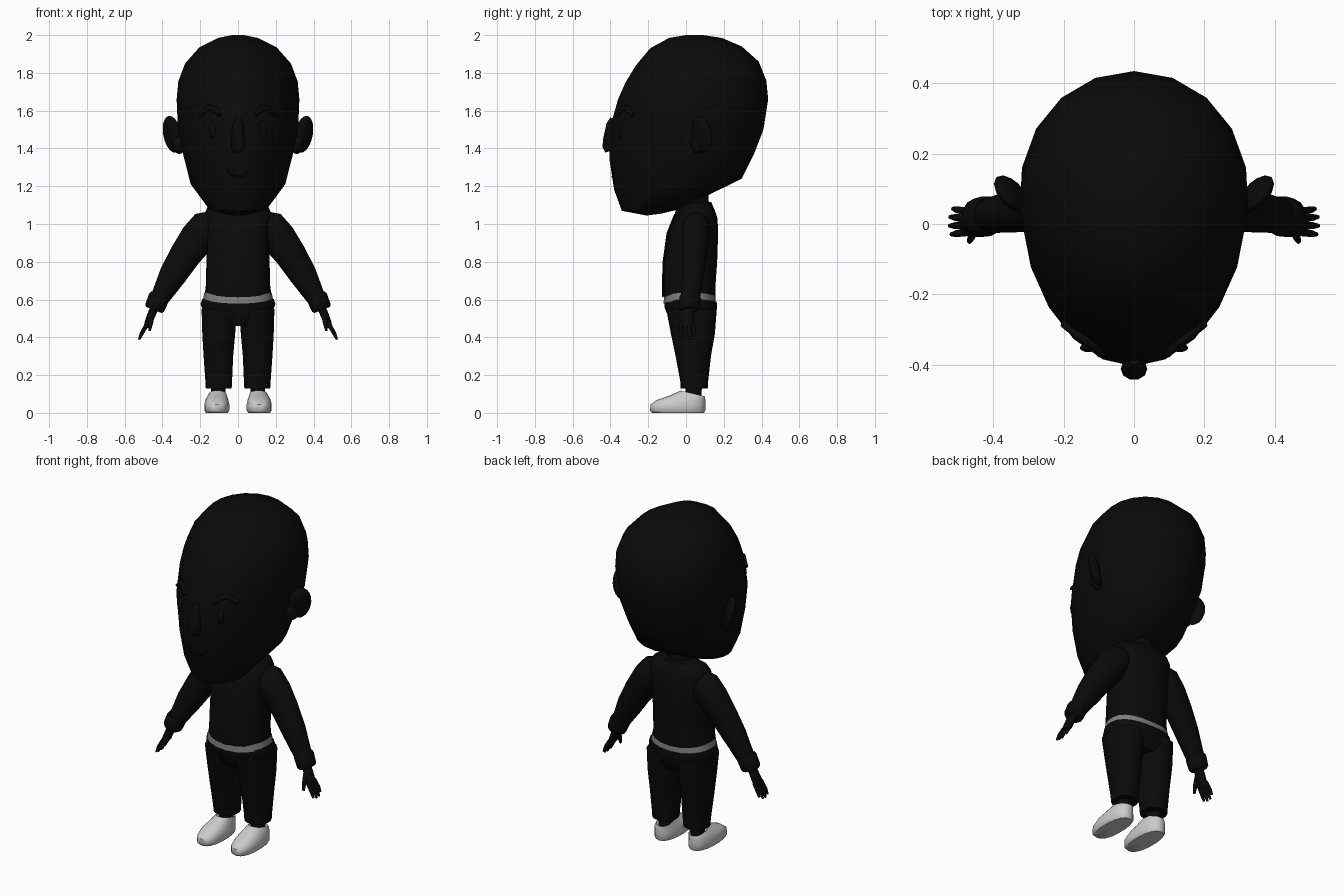
import bpy, bmesh, math
from mathutils import Vector, Matrix
from mathutils.bvhtree import BVHTree


def material(name, v):
    m = bpy.data.materials.new(name)
    m.diffuse_color = (v, v, v, 1)
    return m


BLACK = material("black", 0.003)
GREY = material("grey", 0.21)
PALE = material("pale grey", 0.6)


def finish(bm, name, mat, mirror=False, angle=50):
    bmesh.ops.recalc_face_normals(bm, faces=bm.faces)
    me = bpy.data.meshes.new(name)
    bm.to_mesh(me)
    bm.free()
    me.materials.append(mat)
    ob = bpy.data.objects.new(name, me)
    bpy.context.collection.objects.link(ob)
    bpy.ops.object.select_all(action='DESELECT')
    ob.select_set(True)
    bpy.context.view_layer.objects.active = ob
    bpy.ops.object.shade_smooth_by_angle(angle=math.radians(angle))
    if mirror:
        ob.modifiers.new("mirror", 'MIRROR').use_clip = False
    return ob


def skin(bm, rings):
    """Bridge rings of points and close both ends."""
    vs = [[bm.verts.new(p) for p in r] for r in rings]
    n = len(vs[0])
    for a, b in zip(vs, vs[1:]):
        for i in range(n):
            j = (i + 1) % n
            bm.faces.new((a[i], a[j], b[j], b[i]))
    for r in (vs[0], vs[-1]):
        c = bm.verts.new(sum((v.co for v in r), Vector()) / n)
        for i in range(n):
            bm.faces.new((r[i], r[(i + 1) % n], c))


def loft(name, rows, mat, n=20, p=1.0, taper=0.0, sag=0.0, mirror=False):
    """Stacked tilted rings: front z, front y, back z, back y, half width, centre x."""
    rings = []
    for zf, yf, zb, yb, w, xc in rows:
        ring = []
        for i in range(n):
            a = 2 * math.pi * i / n
            c, s = math.cos(a), math.sin(a)
            c = math.copysign(abs(c) ** p, c)
            s = math.copysign(abs(s) ** p, s)
            x = xc + w * s * (1 - taper * c)
            t = (1 - c) / 2
            ring.append(Vector((x, yf + (yb - yf) * t, zf + (zb - zf) * t + sag * x * x)))
        rings.append(ring)
    bm = bmesh.new()
    skin(bm, rings)
    return finish(bm, name, mat, mirror)


def tube_into(bm, pts, n=10):
    """Tube along points (x, y, z, in-plane radius, depth radius)."""
    P = [Vector(q[:3]) for q in pts]
    rings = []
    for i, q in enumerate(pts):
        t = (P[min(i + 1, len(P) - 1)] - P[max(i - 1, 0)]).normalized()
        u = t.cross(Vector((0, 1, 0))).normalized()
        v = u.cross(t)
        rings.append([P[i] + u * q[3] * math.cos(a) + v * q[4] * math.sin(a)
                      for a in (2 * math.pi * k / n for k in range(n))])
    skin(bm, rings)


def tube(name, pts, mat, n=10, mirror=False):
    bm = bmesh.new()
    tube_into(bm, pts, n)
    return finish(bm, name, mat, mirror)


def ball(name, loc, rad, mat, rot=None, mirror=False, seg=14):
    bm = bmesh.new()
    m = Matrix.Translation(loc) @ (rot or Matrix()) @ Matrix.Diagonal((*rad, 1))
    bmesh.ops.create_uvsphere(bm, u_segments=seg, v_segments=10, radius=1, matrix=m)
    return finish(bm, name, mat, mirror)


# Head with slanted jaw
head = loft("head", [
    (1.045, -0.21, 1.055, -0.13, 0.05, 0), (1.07, -0.34, 1.08, -0.03, 0.15, 0),
    (1.18, -0.38, 1.24, 0.295, 0.25, 0), (1.34, -0.405, 1.37, 0.36, 0.287, 0),
    (1.5, -0.405, 1.5, 0.41, 0.318, 0), (1.66, -0.36, 1.66, 0.435, 0.325, 0),
    (1.75, -0.32, 1.76, 0.425, 0.316, 0), (1.84, -0.265, 1.86, 0.385, 0.28, 0),
    (1.93, -0.19, 1.94, 0.295, 0.205, 0), (1.985, -0.09, 1.985, 0.19, 0.105, 0),
    (2.0, 0.0, 2.0, 0.09, 0.03, 0)], BLACK, taper=0.1)
bm = bmesh.new()
bm.from_mesh(head.data)
tree = BVHTree.FromBMesh(bm)
bm.free()


def face_y(x, z):
    hit = tree.ray_cast(Vector((x, -2, z)), Vector((0, 1, 0)))[0]
    return hit.y if hit else -0.35


# Ears with inner bowl
flare = Matrix.Rotation(math.radians(-42), 4, 'Z') @ Matrix.Rotation(math.radians(12), 4, 'Y')
ball("ear", (0.348, 0.085, 1.475), (0.028, 0.065, 0.1), BLACK, flare, True)
ball("ear_lobe", (0.315, 0.06, 1.42), (0.03, 0.04, 0.05), BLACK, flare, True)

# Nose
tube("nose", [(0, -0.39, 1.56, 0.012, 0.012), (0, -0.402, 1.53, 0.028, 0.02),
              (0, -0.41, 1.45, 0.036, 0.03), (0, -0.412, 1.41, 0.038, 0.032),
              (0, -0.405, 1.385, 0.026, 0.024)], BLACK)

# Eyes
ball("eye", (0.13, face_y(0.13, 1.5) + 0.004, 1.5), (0.024, 0.012, 0.045), BLACK, mirror=True)

# Brows and smile follow the face
brow = [(0.095, 1.575, 0.01), (0.12, 1.605, 0.016), (0.155, 1.615, 0.016), (0.2, 1.575, 0.01)]
tube("eyebrow", [(x, face_y(x, z) - 0.005, z, r, 0.016) for x, z, r in brow], BLACK, 8, True)
smile = [(-0.065 + 0.013 * i, 1.25 + 11 * (-0.065 + 0.013 * i) ** 2) for i in range(11)]
tube("mouth", [(x, face_y(x, z), z, 0.006, 0.005) for x, z in smile], BLACK, 6)

# Neck, jacket and collar
loft("neck", [(1.0, -0.02, 1.0, 0.12, 0.07, 0), (1.2, -0.04, 1.2, 0.12, 0.07, 0)], BLACK, 12)
loft("jacket", [
    (0.612, -0.118, 0.612, 0.155, 0.176, 0), (0.66, -0.12, 0.66, 0.155, 0.17, 0),
    (0.8, -0.116, 0.8, 0.165, 0.167, 0), (0.95, -0.095, 0.95, 0.17, 0.168, 0),
    (1.03, -0.065, 1.03, 0.167, 0.18, 0), (1.075, -0.035, 1.08, 0.15, 0.16, 0),
    (1.1, -0.01, 1.11, 0.125, 0.09, 0)], BLACK, p=0.85, sag=0.6)
loft("collar", [(1.05, -0.06, 1.08, 0.148, 0.11, 0), (1.09, -0.05, 1.115, 0.135, 0.1, 0),
                (1.105, -0.03, 1.12, 0.11, 0.08, 0)], BLACK)
placket = [(0.615, -0.119), (0.66, -0.121), (0.8, -0.117), (0.95, -0.096), (1.05, -0.056)]
tube("placket", [(0, y, z, 0.025, 0.007) for z, y in placket], BLACK, 4)

# Shirt hem showing below the jacket
loft("shirt_hem", [(0.578, -0.119, 0.578, 0.158, 0.186, 0),
                   (0.618, -0.116, 0.618, 0.155, 0.178, 0)], GREY, p=0.85, sag=0.6)

# Trousers
loft("trouser_waist", [
    (0.46, -0.07, 0.46, 0.13, 0.1, 0), (0.5, -0.09, 0.5, 0.155, 0.175, 0),
    (0.56, -0.115, 0.56, 0.165, 0.198, 0), (0.588, -0.115, 0.588, 0.162, 0.19, 0)],
    BLACK, p=0.85, sag=0.4)
loft("trouser_leg", [
    (0.13, -0.028, 0.13, 0.115, 0.07, 0.102), (0.165, -0.03, 0.165, 0.117, 0.072, 0.102),
    (0.3, -0.055, 0.3, 0.132, 0.08, 0.104), (0.42, -0.08, 0.42, 0.153, 0.089, 0.102),
    (0.55, -0.105, 0.55, 0.163, 0.095, 0.1)], BLACK, 14, p=0.85, mirror=True)
loft("ankle", [(0.06, 0.0, 0.06, 0.08, 0.036, 0.105), (0.15, -0.005, 0.15, 0.085, 0.04, 0.105)],
     BLACK, 12, mirror=True)

# Slip-on shoes with a recessed opening
loft("shoe", [
    (0.0, -0.178, 0.0, 0.095, 0.058, 0.112), (0.012, -0.19, 0.012, 0.102, 0.067, 0.112),
    (0.045, -0.188, 0.045, 0.102, 0.067, 0.112), (0.068, -0.155, 0.072, 0.102, 0.061, 0.112),
    (0.09, -0.09, 0.086, 0.1, 0.053, 0.11), (0.118, -0.028, 0.088, 0.098, 0.045, 0.108),
    (0.095, -0.015, 0.07, 0.085, 0.036, 0.106)], PALE, 18, p=0.85, mirror=True)

# Sleeves and cuffs
tube("sleeve", [
    (0.1, 0.055, 1.02, 0.06, 0.06), (0.165, 0.055, 0.98, 0.095, 0.078),
    (0.215, 0.052, 0.925, 0.093, 0.075), (0.28, 0.045, 0.835, 0.083, 0.068),
    (0.345, 0.035, 0.73, 0.073, 0.06), (0.415, 0.023, 0.605, 0.05, 0.05)], BLACK, 14, True)
tube("cuff", [(0.413, 0.023, 0.62, 0.05, 0.052), (0.42, 0.022, 0.607, 0.056, 0.058),
              (0.442, 0.018, 0.555, 0.053, 0.056), (0.446, 0.018, 0.545, 0.044, 0.046)],
     BLACK, 14, True)

# Hands with four fanned fingers and a thumb
bm = bmesh.new()
tube_into(bm, [(0.44, 0.015, 0.56, 0.022, 0.028), (0.458, 0.01, 0.52, 0.022, 0.034),
               (0.476, 0.006, 0.475, 0.02, 0.036), (0.485, 0.005, 0.455, 0.014, 0.033)])
for i, length in enumerate((0.9, 1.0, 0.98, 0.8)):
    y = -0.024 + 0.02 * i
    tip = Vector((0.524, y * 1.25, 0.388))
    root = Vector((0.478, y, 0.475))
    tip = root + (tip - root) * length
    mid = root.lerp(tip, 0.6) + Vector((0.003, 0, 0))
    tube_into(bm, [(*root, 0.012, 0.011), (*mid, 0.011, 0.01), (*tip, 0.006, 0.006)], 8)
tube_into(bm, [(0.455, -0.01, 0.515, 0.014, 0.014), (0.462, -0.035, 0.475, 0.012, 0.012),
               (0.468, -0.05, 0.435, 0.007, 0.007)], 8)
finish(bm, "hand", BLACK, True)
